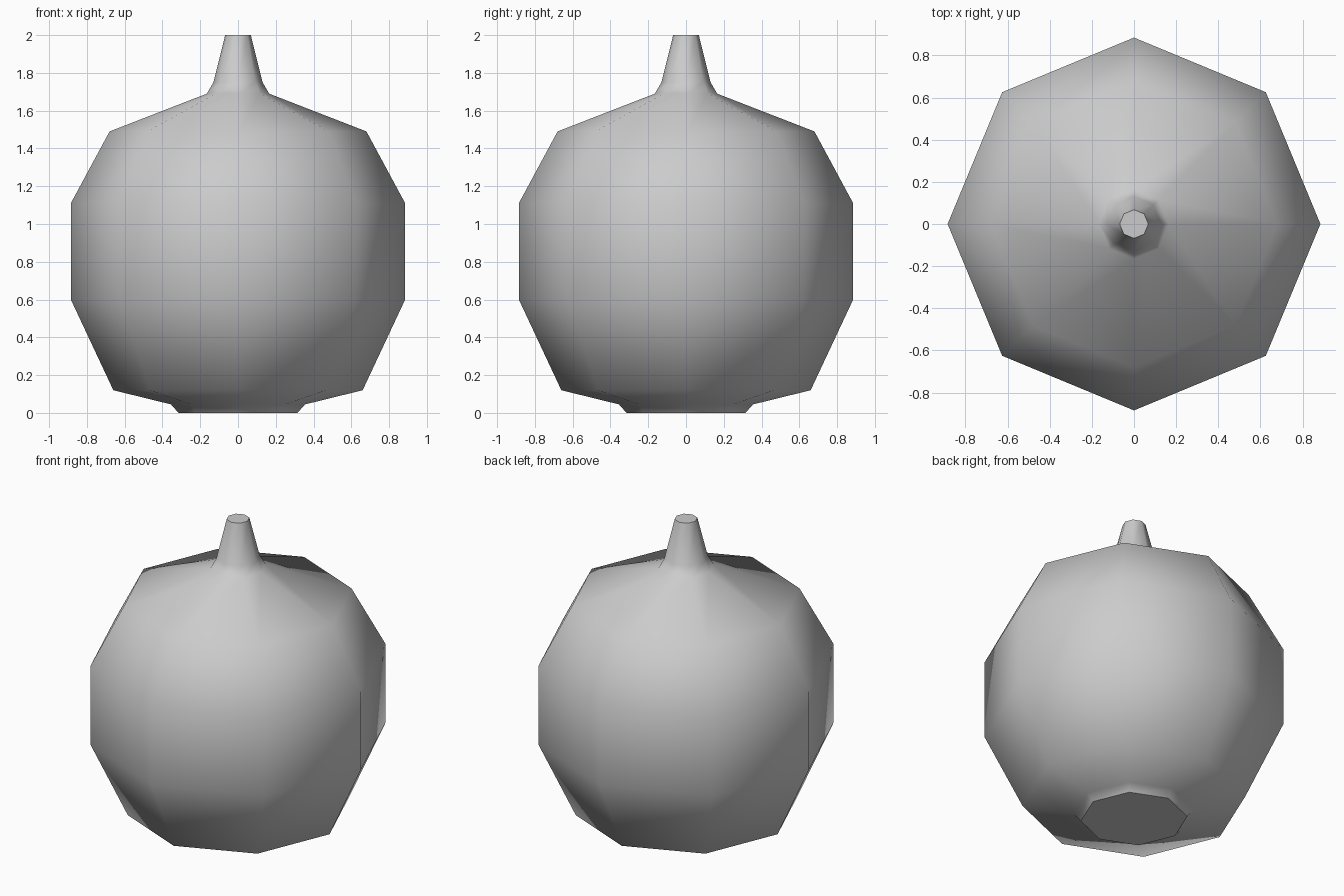
import bpy, bmesh
from math import cos, sin, tau

SIDES = 8

cube = bpy.data.objects.get("Cube")
if cube:
    bpy.data.objects.remove(cube, do_unlink=True)

# One plain grey for the whole vessel
grey = bpy.data.materials.new("plain_grey")
grey.use_nodes = True
colour = (0.6, 0.6, 0.6, 1)
grey.diffuse_color = colour
grey.node_tree.nodes["Principled BSDF"].inputs["Base Color"].default_value = colour

# Outline (radius, height): foot, belly, shoulder, neck
profile = [(0.315, 0), (0.355, 0.045), (0.66, 0.12), (0.885, 0.6), (0.885, 1.11),
           (0.68, 1.49), (0.165, 1.69), (0.13, 1.75), (0.068, 2)]


def lathe(name, outline, material):
    """Spin an outline into a closed, smooth vessel with flat sharp-edged caps."""
    bm = bmesh.new()
    rings = [[bm.verts.new((r * cos(tau * i / SIDES), r * sin(tau * i / SIDES), z))
              for i in range(SIDES)] for r, z in outline]
    for low, high in zip(rings, rings[1:]):
        for i in range(SIDES):
            j = (i + 1) % SIDES
            bm.faces.new((low[i], low[j], high[j], high[i])).smooth = True
    for cap in (bm.faces.new(rings[0][::-1]), bm.faces.new(rings[-1])):
        for edge in cap.edges:
            edge.smooth = False
    mesh = bpy.data.meshes.new(name)
    bm.to_mesh(mesh)
    bm.free()
    mesh.materials.append(material)
    obj = bpy.data.objects.new(name, mesh)
    bpy.context.collection.objects.link(obj)
    return obj


lathe("round_vessel", profile, grey)
